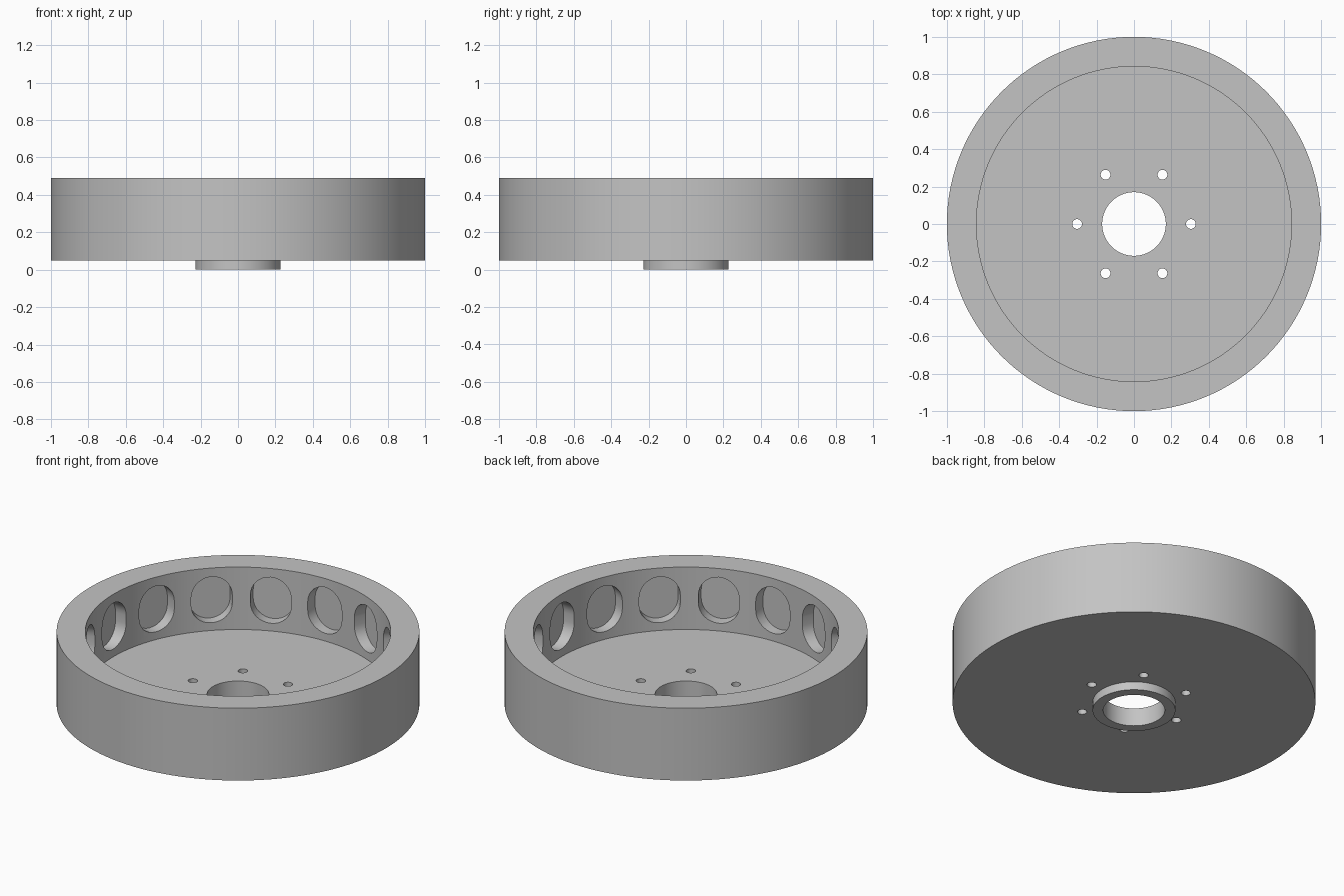
import bpy
import bmesh
from math import cos, sin, pi, radians
from mathutils import Matrix, Vector

if "Cube" in bpy.data.objects:
    bpy.data.objects.remove(bpy.data.objects["Cube"], do_unlink=True)

SEGMENTS = 128
FLOOR_Z, BASE_Z, TOP_Z = 0.11, 0.05, 0.49
INNER_R, OUTER_R = 0.842, 1.0


def make_material(name, rgb):
    mat = bpy.data.materials.new(name)
    mat.use_nodes = True
    mat.diffuse_color = (*rgb, 1)
    mat.node_tree.nodes["Principled BSDF"].inputs["Base Color"].default_value = (*rgb, 1)
    return mat


def make_object(name, bm):
    bmesh.ops.recalc_face_normals(bm, faces=bm.faces)
    mesh = bpy.data.meshes.new(name)
    bm.to_mesh(mesh)
    bm.free()
    obj = bpy.data.objects.new(name, mesh)
    bpy.context.collection.objects.link(obj)
    return obj


def lathe(name, profile):
    """Turn a closed radius/height profile around z."""
    bm = bmesh.new()
    rings = []
    for i in range(SEGMENTS):
        a = 2 * pi * i / SEGMENTS
        rings.append([bm.verts.new((r * cos(a), r * sin(a), z)) for r, z in profile])
    for i, ring in enumerate(rings):
        nxt = rings[(i + 1) % SEGMENTS]
        for j in range(len(profile)):
            k = (j + 1) % len(profile)
            bm.faces.new((ring[j], nxt[j], nxt[k], ring[k]))
    return make_object(name, bm)


def add_slot(bm, angle, radius, half_straight, mid_z, near, far):
    """Add an upright round-ended slot that runs outward along x, turned by angle."""
    outline = []
    for end in (1, -1):
        for i in range(17):
            a = pi * i / 16
            outline.append((end * radius * cos(a), end * (half_straight + radius * sin(a))))
    turn = Matrix.Rotation(angle, 4, "Z")
    caps = [[bm.verts.new(turn @ Vector((x, y, mid_z + z))) for y, z in outline]
            for x in (near, far)]
    n = len(outline)
    bm.faces.new(caps[0])
    bm.faces.new(caps[1])
    for i in range(n):
        k = (i + 1) % n
        bm.faces.new((caps[0][i], caps[0][k], caps[1][k], caps[1][i]))


# Drum body: bottom boss, floor plate and thick rim in one turned profile
drum = lathe("drum", [(0.17, 0), (0.228, 0), (0.228, BASE_Z), (OUTER_R, BASE_Z),
                      (OUTER_R, TOP_Z), (INNER_R, TOP_Z), (INNER_R, FLOOR_Z),
                      (0.17, FLOOR_Z)])
drum.data.materials.append(make_material("plain grey", (0.55, 0.55, 0.55)))

# Cutter for the sixteen blind pockets inside the rim
bm = bmesh.new()
for i in range(16):
    add_slot(bm, 2 * pi * i / 16, 0.115, 0.025, 0.297, 0.78, 0.905)
pockets = make_object("pocket_cutter", bm)

# Cutter for the six bolt holes through the floor
bm = bmesh.new()
for i in range(6):
    a = 2 * pi * i / 6
    place = Matrix.Translation((0.304 * cos(a), 0.304 * sin(a), 0.08))
    bmesh.ops.create_cone(bm, cap_ends=True, segments=32, radius1=0.026,
                          radius2=0.026, depth=0.2, matrix=place)
bolt_holes = make_object("bolt_hole_cutter", bm)

# Cut, then remove the cutters
bpy.context.view_layer.objects.active = drum
drum.select_set(True)
for cutter in (pockets, bolt_holes):
    cutter.hide_render = True
    mod = drum.modifiers.new("cut", "BOOLEAN")
    mod.operation = "DIFFERENCE"
    mod.solver = "EXACT"
    mod.object = cutter
    bpy.ops.object.modifier_apply(modifier=mod.name)
    bpy.data.objects.remove(cutter, do_unlink=True)

bpy.ops.object.shade_smooth_by_angle(angle=radians(30))
